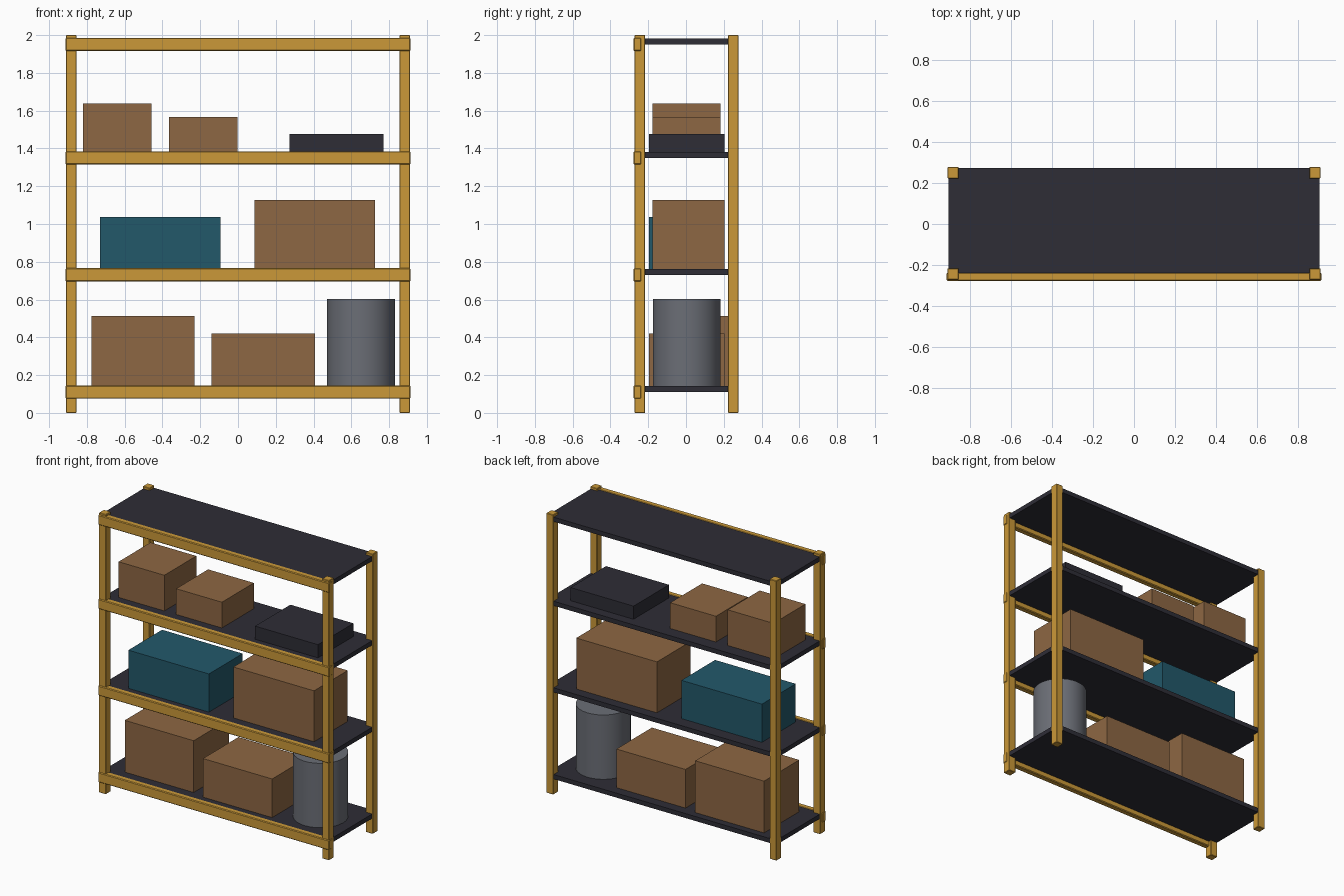
import bpy, math

if "Cube" in bpy.data.objects:
    bpy.data.objects.remove(bpy.data.objects["Cube"])


def mat(name, rgb):
    lin = [((c / 255 + 0.055) / 1.055) ** 2.4 for c in rgb]
    m = bpy.data.materials.new(name)
    m.diffuse_color = (*lin, 1)
    m.use_nodes = True
    m.node_tree.nodes["Principled BSDF"].inputs["Base Color"].default_value = m.diffuse_color
    return m


GOLD = mat("gold paint", (203, 153, 56))
DARK = mat("dark charcoal", (46, 45, 54))
BROWN = mat("cardboard", (141, 103, 67))
TEAL = mat("teal", (34, 88, 106))
GREY = mat("grey steel", (107, 110, 118))


def box(name, x, y, z, m, bevel=0):
    """Box from (min, max) ranges on each axis."""
    bpy.ops.mesh.primitive_cube_add(
        size=1, location=[(a + b) / 2 for a, b in (x, y, z)])
    o = bpy.context.object
    o.scale = [b - a for a, b in (x, y, z)]
    bpy.ops.object.transform_apply(location=False, rotation=False, scale=True)
    o.name = name
    o.data.materials.append(m)
    if bevel:
        b = o.modifiers.new("bevel", "BEVEL")
        b.width = bevel
        b.segments = 1
    return o


# Corner posts
for sx, side in ((-1, "left"), (1, "right")):
    for sy, end in ((-1, "front"), (1, "back")):
        xs = sorted((sx * 0.855, sx * 0.91))
        ys = (-0.272, -0.216) if sy < 0 else (0.222, 0.278)
        box(f"{end}_{side}_post", xs, ys, (0, 2), GOLD, 0.003)

# Shelf boards with a beam along the front edge
tops = (0.146, 0.766, 1.385, 1.986)
for i, t in enumerate(tops, 1):
    box(f"shelf_{i}", (-0.906, 0.906), (-0.25, 0.274), (t - 0.035, t - 0.003), DARK)
    box(f"front_beam_{i}", (-0.914, 0.914), (-0.278, -0.237), (t - 0.071, t), GOLD, 0.005)

# Stored boxes: name, shelf, x range, y range, top height, colour
goods = (
    ("bottom_carton_left", 0, (-0.775, -0.23), (-0.172, 0.225), 0.513, BROWN),
    ("bottom_carton_middle", 0, (-0.14, 0.407), (-0.196, 0.205), 0.419, BROWN),
    ("teal_crate", 1, (-0.73, -0.093), (-0.196, 0.185), 1.036, TEAL),
    ("large_carton", 1, (0.087, 0.725), (-0.177, 0.204), 1.127, BROWN),
    ("top_carton_left", 2, (-0.82, -0.458), (-0.178, 0.183), 1.637, BROWN),
    ("top_carton_middle", 2, (-0.365, -0.003), (-0.178, 0.183), 1.566, BROWN),
    ("flat_case", 2, (0.272, 0.77), (-0.196, 0.204), 1.476, DARK),
)
for name, s, x, y, top, m in goods:
    box(name, x, y, (tops[s] - 0.003, top), m)

# Steel drum
z0, z1 = tops[0] - 0.003, 0.603
bpy.ops.mesh.primitive_cylinder_add(
    vertices=32, radius=0.179, depth=z1 - z0, location=(0.651, 0.003, (z0 + z1) / 2))
drum = bpy.context.object
drum.name = "steel_drum"
drum.data.materials.append(GREY)
bpy.ops.object.shade_smooth_by_angle(angle=math.radians(35))
